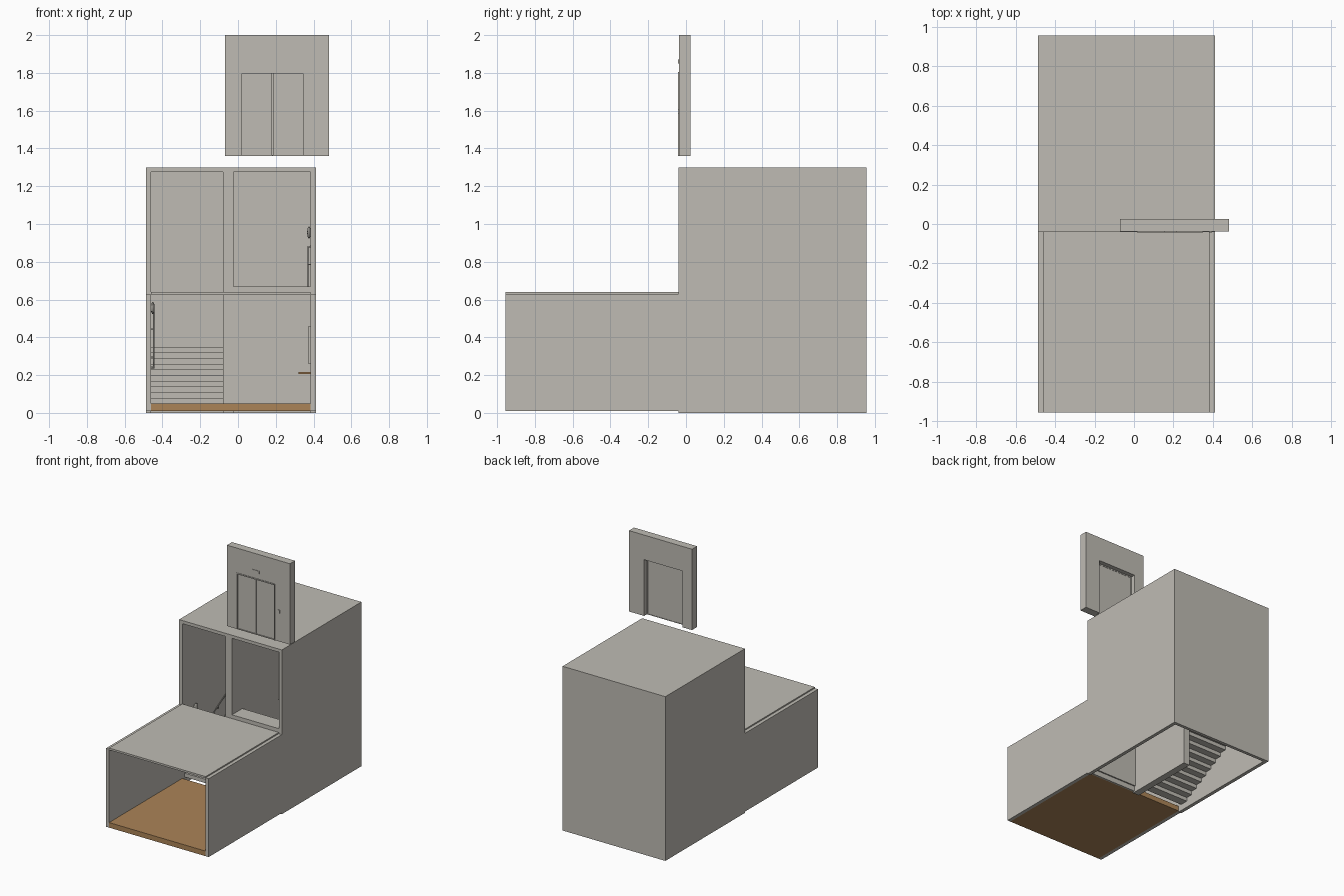
import bpy, math
from mathutils import Vector

cube = bpy.data.objects.get("Cube")
if cube:
    bpy.data.objects.remove(cube, do_unlink=True)


def material(name, rgb):
    m = bpy.data.materials.new(name)
    m.use_nodes = True
    m.diffuse_color = (*rgb, 1)
    m.node_tree.nodes["Principled BSDF"].inputs["Base Color"].default_value = (*rgb, 1)
    return m


GREY = material("warm grey plaster", (0.52, 0.50, 0.455))
WOOD = material("wood floor", (0.41, 0.23, 0.095))


def prism(name, pts, a, b, to3d, mat):
    """Extrude a 2D outline between a and b."""
    n = len(pts)
    verts = [to3d(p, d) for d in (a, b) for p in pts]
    faces = [tuple(range(n)), tuple(reversed(range(n, 2 * n)))]
    faces += [((i + 1) % n, i, i + n, (i + 1) % n + n) for i in range(n)]
    me = bpy.data.meshes.new(name)
    me.from_pydata(verts, [], faces)
    me.materials.append(mat)
    ob = bpy.data.objects.new(name, me)
    bpy.context.collection.objects.link(ob)
    bpy.ops.object.select_all(action='DESELECT')
    bpy.context.view_layer.objects.active = ob
    ob.select_set(True)
    bpy.ops.object.mode_set(mode='EDIT')
    bpy.ops.mesh.select_all(action='SELECT')
    bpy.ops.mesh.normals_make_consistent(inside=False)
    bpy.ops.object.mode_set(mode='OBJECT')
    return ob


def box(name, x, y, z, mat=GREY):
    outline = [(x[0], y[0]), (x[1], y[0]), (x[1], y[1]), (x[0], y[1])]
    return prism(name, outline, z[0], z[1], lambda p, d: (p[0], p[1], d), mat)


def side(name, pts, x, mat=GREY):
    return prism(name, pts, x[0], x[1], lambda p, d: (d, p[0], p[1]), mat)


def tube(name, pts, r):
    cu = bpy.data.curves.new(name, 'CURVE')
    cu.dimensions = '3D'
    cu.bevel_depth = r
    cu.bevel_resolution = 2
    cu.use_fill_caps = True
    sp = cu.splines.new('POLY')
    sp.points.add(len(pts) - 1)
    for p, co in zip(sp.points, pts):
        p.co = (*co, 1)
    cu.materials.append(GREY)
    ob = bpy.data.objects.new(name, cu)
    bpy.context.collection.objects.link(ob)


# Main levels and wall planes
XL, XR = -0.46, 0.385           # inner faces of the side walls
FRONT, MID, BACK = -0.955, -0.04, 0.955
PL, PR = -0.08, -0.025          # partition faces
LAND_Y, LAND_Z, UP_Z = 0.54, 0.35, 0.67

# Stepped side walls
wall = [(FRONT, 0.01), (MID, 0.01), (MID, 0), (BACK, 0), (BACK, 1.3),
        (MID, 1.3), (MID, 0.63), (FRONT, 0.63)]
side("right_side_wall", wall, (-0.488, XL))
side("left_side_wall", wall, (XR, 0.412))

# Rear tower shell
box("back_wall", (XL, XR), (0.93, BACK), (0, 1.3))
box("tower_roof", (XL, XR), (MID, 0.93), (1.275, 1.3))
box("partition", (PL, PR), (MID, LAND_Y), (0, 1.275))
box("stair_front_wall", (PR, XR), (MID, -0.015), (0.05, UP_Z))
box("stair_wall_base", (PR, XR), (MID, -0.025), (0.01, 0.05))

# Front room
box("room_floor", (XL, XR), (FRONT, MID), (0.01, 0.05), WOOD)
box("room_roof", (XL, XR), (FRONT, MID), (0.625, 0.64))
box("wall_shelf", (0.32, XR), (-0.6, -0.42), (0.205, 0.217), WOOD)
box("wall_mirror", (0.374, XR), (-0.58, -0.44), (0.26, 0.46))


# Zigzag flights with matching stepped undersides
def flight(name, x, y0, y1, z0, z1, steps):
    dy, dz = (y1 - y0) / steps, (z1 - z0) / steps
    top, under = [], []
    for i in range(steps):
        y, z = y0 + i * dy, z0 + i * dz
        top += [(y, z), (y, z + dz)]
        under += [(y + 0.2 * dy, z), (y + 1.2 * dy, z)]
    under = [(y, z) for y, z in under]
    side(name, top + [(y1, z1), (y1 + 0.2 * dy, z1)] + under[::-1][:-1], x)


flight("lower_flight", (XL, PL), -0.01, LAND_Y, 0.05, LAND_Z, 10)
flight("upper_flight", (PR, XR), LAND_Y, 0.04, LAND_Z, UP_Z, 10)
box("stair_landing", (XL, XR), (LAND_Y, 0.93), (LAND_Z - 0.03, LAND_Z))
box("upper_landing", (PR, XR), (-0.015, 0.05), (UP_Z - 0.03, UP_Z))


# Wall handrails with brackets
def handrail(name, wall_x, inward, start, end):
    x = wall_x + 0.014 * inward
    a, b = Vector((x, *start)), Vector((x, *end))
    tube(name, [(wall_x, *start), a, b, (wall_x, *end)], 0.005)
    for i, t in enumerate((0.25, 0.75)):
        p = a.lerp(b, t)
        tube(f"{name}_bracket_{i + 1}", [p, (x, p.y, p.z - 0.02),
                                         (wall_x, p.y, p.z - 0.02)], 0.003)


handrail("lower_handrail", XL, 1, (0.0, 0.24), (0.52, 0.54))
handrail("upper_handrail", XR, -1, (0.06, 0.88), (0.5, 0.58))

# Wall lamps
for name, x, y, z in (("lower_wall_lamp", XL + 0.009, 0.115, 0.555),
                      ("upper_wall_lamp", XR - 0.009, 0.1, 0.955)):
    bpy.ops.mesh.primitive_uv_sphere_add(segments=16, ring_count=8, radius=1,
                                         location=(x, y, z))
    lamp = bpy.context.object
    lamp.name = name
    lamp.scale = (0.01, 0.025, 0.033)
    lamp.data.materials.append(GREY)
    bpy.ops.object.shade_smooth()

# Floating lift wall with a door opening
lift = [(-0.07, 1.36), (0.015, 1.36), (0.015, 1.805), (0.35, 1.805),
        (0.35, 1.36), (0.482, 1.36), (0.482, 2.0), (-0.07, 2.0)]
prism("lift_wall", lift, -0.038, 0.025, lambda p, d: (p[0], d, p[1]), GREY)
trim = [(0.015, 1.36), (0.022, 1.36), (0.022, 1.796), (0.343, 1.796),
        (0.343, 1.36), (0.35, 1.36), (0.35, 1.805), (0.015, 1.805)]
prism("lift_door_frame", trim, -0.042, -0.01, lambda p, d: (p[0], d, p[1]), GREY)
for name, x in (("right_lift_door", (0.022, 0.181)), ("left_lift_door", (0.185, 0.343))):
    box(name, x, (-0.033, -0.018), (1.365, 1.796))
box("lift_door_backing", (0.022, 0.343), (-0.018, -0.012), (1.36, 1.796))
box("lift_sill", (0.015, 0.35), (-0.04, -0.01), (1.36, 1.365))
box("floor_indicator", (0.155, 0.215), (-0.042, -0.037), (1.85, 1.87))
box("call_button", (0.38, 0.395), (-0.042, -0.037), (1.585, 1.61))
